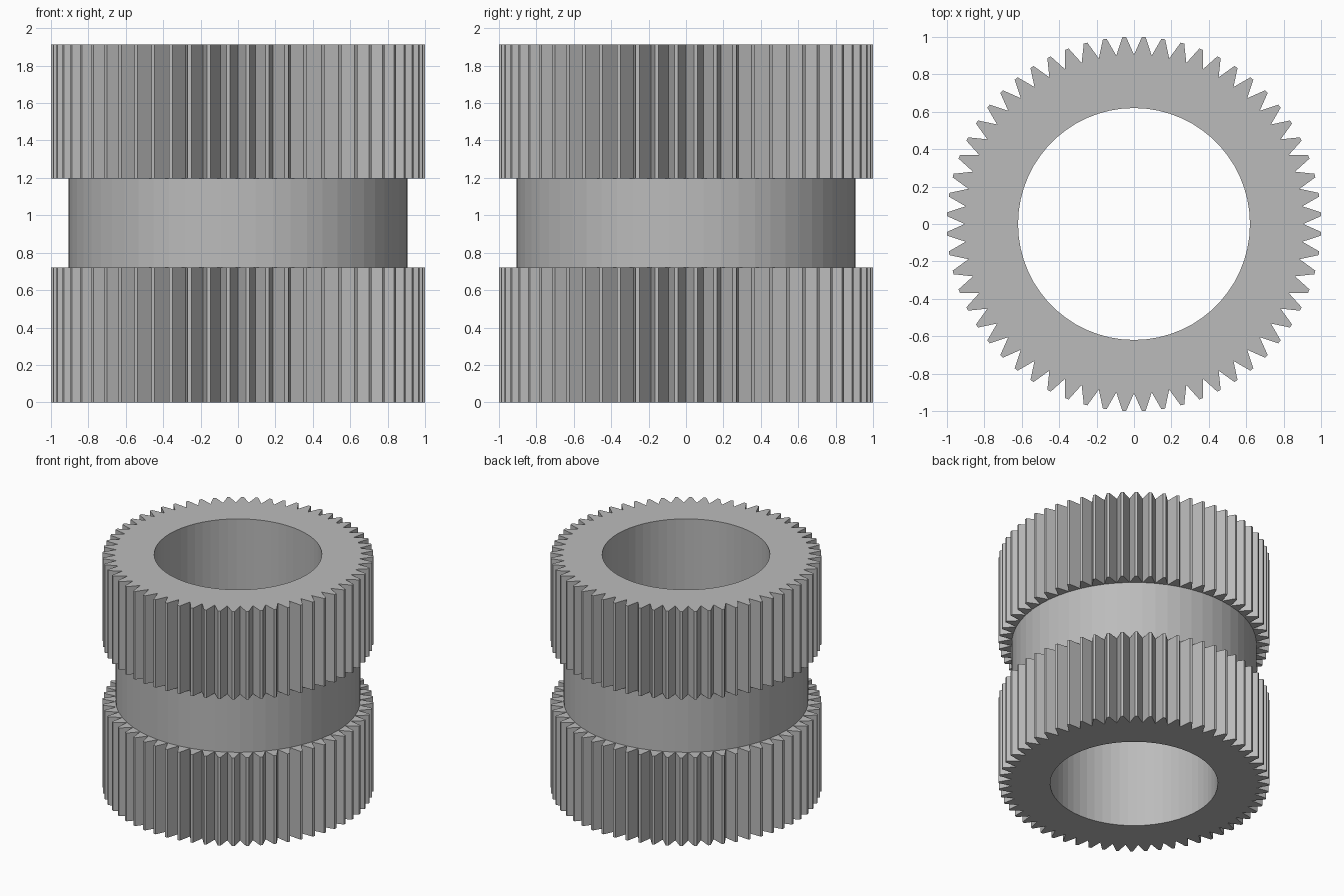
import bpy
import bmesh
from math import cos, sin, tau

cube = bpy.data.objects.get("Cube")
if cube:
    bpy.data.objects.remove(cube, do_unlink=True)

TEETH = 60
STEP = tau / TEETH
BORE, ROOT, TIP = 0.62, 0.905, 1.001
TIP_HALF = 0.01          # half the tip's angular width
LOW, HIGH, TOP = 0.72, 1.196, 1.914

grey = bpy.data.materials.new("plain grey")
grey.use_nodes = True
colour = (0.5, 0.5, 0.5, 1)
grey.diffuse_color = colour
grey.node_tree.nodes["Principled BSDF"].inputs["Base Color"].default_value = colour


def ring_part(name, z0, z1, toothed):
    """Hollow ring of repeated sectors, toothed and capped or plain and open."""
    bm = bmesh.new()
    for i in range(TEETH):
        a, b = i * STEP, (i + 1) * STEP
        mid = (a + b) / 2
        outer = [(ROOT, a), (ROOT, b)]
        if toothed:
            outer[1:1] = [(TIP, mid - TIP_HALF), (TIP, mid + TIP_HALF)]
        sector = outer + [(BORE, b), (BORE, a)]
        low, high = ([bm.verts.new((r * cos(t), r * sin(t), z)) for r, t in sector]
                     for z in (z0, z1))
        n = len(sector)
        # walls, skipping the radial joints between sectors
        for j in range(n):
            k = (j + 1) % n
            if j not in (n - 3, n - 1):
                bm.faces.new((low[j], low[k], high[k], high[j]))
        if toothed:
            bm.faces.new(high)
            bm.faces.new(low[::-1])
    bmesh.ops.remove_doubles(bm, verts=bm.verts, dist=0.0005)
    mesh = bpy.data.meshes.new(name)
    bm.to_mesh(mesh)
    bm.free()
    mesh.materials.append(grey)
    obj = bpy.data.objects.new(name, mesh)
    bpy.context.collection.objects.link(obj)
    return obj


# Two toothed rings joined by a plain collar
ring_part("lower_gear", 0, LOW, True)
ring_part("middle_collar", LOW, HIGH, False)
ring_part("upper_gear", HIGH, TOP, True)
